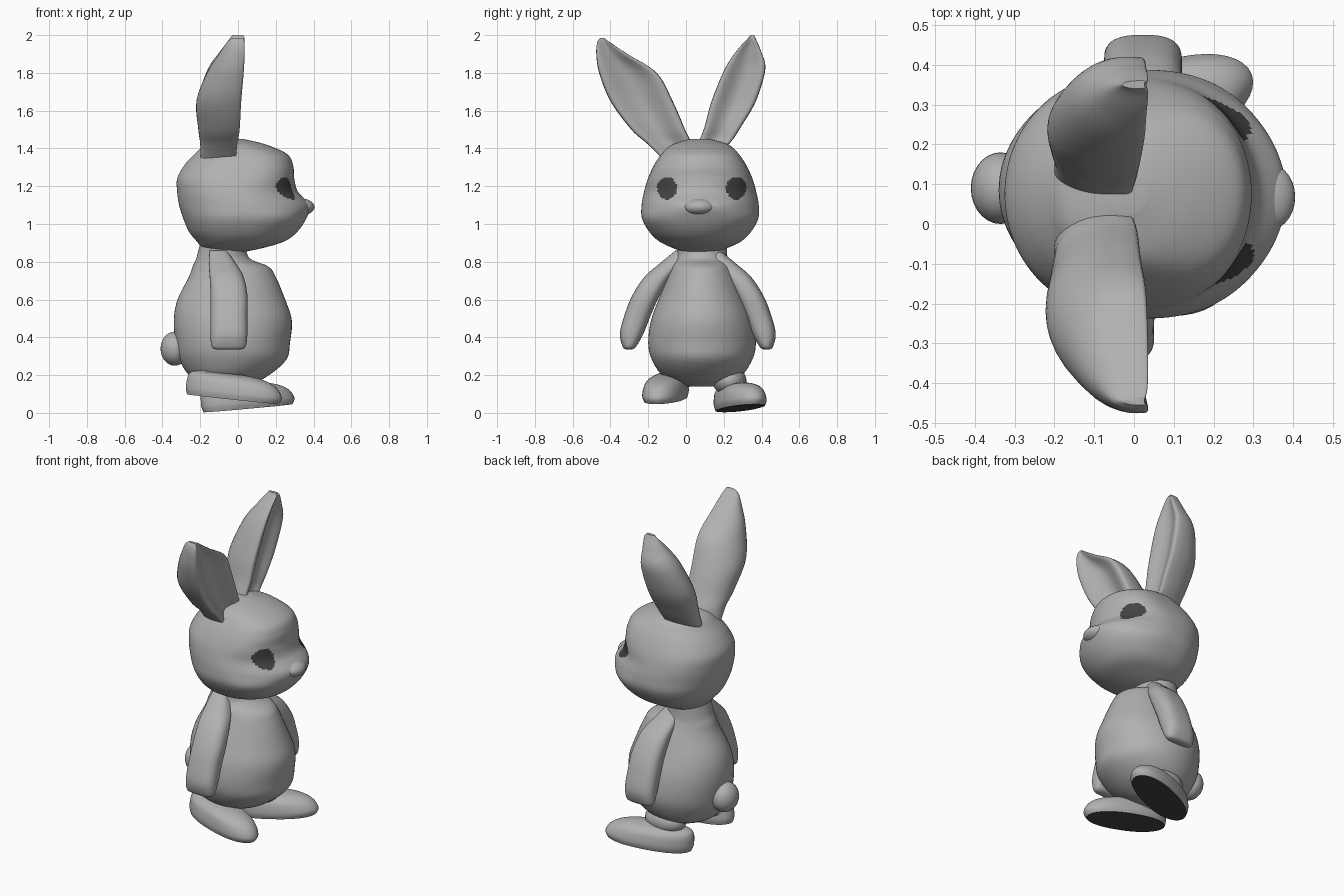
import bpy, bmesh, math
from math import radians, sin, cos, pi


def material(name, rgb):
    m = bpy.data.materials.new(name)
    m.diffuse_color = (*rgb, 1)
    return m


FUR = material("grey fur", (0.44, 0.44, 0.43))
DARK = material("dark grey", (0.055, 0.055, 0.055))


def spline(rows, steps):
    """Smooth the profile rows with a Catmull-Rom spline."""
    out = []
    n = len(rows)
    for i in range(n - 1):
        p = [rows[max(0, min(n - 1, i + k))] for k in (-1, 0, 1, 2)]
        for s in range(steps):
            t = s / steps
            out.append([0.5 * (2 * b + (c - a) * t + (2 * a - 5 * b + 4 * c - d) * t * t
                               + (3 * b - a - 3 * c + d) * t ** 3)
                        for a, b, c, d in zip(*p)])
    out.append(list(rows[-1]))
    return out


def power(v, e):
    return math.copysign(abs(v) ** e, v)


def finish(obj):
    obj.data.materials.append(FUR)
    obj.data.materials.append(DARK)
    bpy.ops.object.select_all(action='DESELECT')
    obj.select_set(True)
    bpy.context.view_layer.objects.active = obj
    bpy.ops.object.shade_smooth_by_angle(angle=radians(50))
    return obj


def loft(name, rows, seg=40, steps=5, mid=0.5, front=1.0, back=1.0, side=1.0, dish=0.0):
    """Stack of rounded sections; each row is z, x back, x front, y min, y max
    and, if given, its own exponent for the front curve."""
    bm = bmesh.new()
    rings = []
    for z, x0, x1, y0, y1, *own in spline(rows, steps):
        e = own[0] if own else front
        xc, yc, h = x0 + (x1 - x0) * mid, (y0 + y1) / 2, (y1 - y0) / 2
        ring = []
        for k in range(seg):
            c, s = cos(2 * pi * k / seg), sin(2 * pi * k / seg)
            if c > 0:
                x = xc + (x1 - xc) * power(c, e) - dish * h * c ** 4
            else:
                x = xc + (xc - x0) * power(c, back)
            ring.append(bm.verts.new((x, yc + h * power(s, side), z)))
        rings.append(ring)
    for a, b in zip(rings, rings[1:]):
        for k in range(seg):
            j = (k + 1) % seg
            bm.faces.new((a[k], a[j], b[j], b[k]))
    bm.faces.new(rings[0][::-1])
    bm.faces.new(rings[-1])
    bmesh.ops.recalc_face_normals(bm, faces=bm.faces)
    me = bpy.data.meshes.new(name)
    bm.to_mesh(me)
    bm.free()
    obj = bpy.data.objects.new(name, me)
    bpy.context.collection.objects.link(obj)
    return finish(obj)


def blob(name, loc, radii):
    bpy.ops.mesh.primitive_uv_sphere_add(segments=28, ring_count=16, radius=1, location=loc)
    obj = bpy.context.object
    obj.name = name
    obj.scale = radii
    return finish(obj)


def centred(yc, rows):
    return [(z, x0, x1, yc - h, yc + h, *own) for z, x0, x1, h, *own in rows]


# Head, with the eyes coloured by position
head = loft("head", centred(0.075, [
    (0.85, -0.14, 0.02, 0.08, 1), (0.875, -0.19, 0.14, 0.15, 1), (0.91, -0.22, 0.25, 0.22, 0.9),
    (0.96, -0.26, 0.315, 0.27, 0.85), (1.03, -0.29, 0.362, 0.308, 0.85),
    (1.10, -0.312, 0.38, 0.31, 1.1), (1.17, -0.322, 0.318, 0.297, 0.95),
    (1.24, -0.322, 0.298, 0.277, 0.7), (1.31, -0.285, 0.292, 0.245, 0.65),
    (1.37, -0.23, 0.26, 0.205, 0.7), (1.42, -0.17, 0.15, 0.15, 0.9),
    (1.45, -0.06, 0.03, 0.05, 1)]), seg=144, steps=10, back=0.8)
for p in head.data.polygons:
    x, y, z = p.center
    if x > 0.1 and ((abs(y - 0.083) - 0.183) / 0.053) ** 2 + ((z - 1.19) / 0.06) ** 2 < 1:
        p.material_index = 1
blob("nose", (0.335, 0.068, 1.09), (0.07, 0.085, 0.045))

# Body and tail
loft("body", centred(0.085, [
    (0.14, -0.15, 0.04, 0.07), (0.19, -0.25, 0.15, 0.20), (0.28, -0.31, 0.255, 0.265),
    (0.37, -0.33, 0.275, 0.285), (0.49, -0.34, 0.285, 0.27), (0.60, -0.32, 0.25, 0.23),
    (0.72, -0.26, 0.20, 0.18), (0.775, -0.24, 0.16, 0.155), (0.82, -0.22, 0.06, 0.135),
    (0.90, -0.20, 0.04, 0.13)]), seg=56)
blob("tail", (-0.335, 0.09, 0.34), (0.075, 0.09, 0.09))

# Arms: the second is the first mirrored and moved forward a little
arm = [(0.335, -0.11, 0.01, -0.315, -0.29), (0.35, -0.14, 0.04, -0.335, -0.265),
       (0.42, -0.145, 0.05, -0.35, -0.225), (0.52, -0.145, 0.05, -0.325, -0.185),
       (0.62, -0.145, 0.05, -0.285, -0.14), (0.72, -0.15, 0.03, -0.22, -0.08),
       (0.79, -0.155, -0.01, -0.14, -0.02), (0.86, -0.15, -0.06, -0.055, 0.01)]
loft("arm_right", arm, front=0.7, back=0.7, side=0.8)
loft("arm_left", [(z, x0 + 0.07, x1 + 0.07, 0.125 - y1, 0.125 - y0)
                  for z, x0, x1, y0, y1 in arm], front=0.7, back=0.7, side=0.8)

# Ears with hollow fronts
ear_shape = dict(mid=0.72, front=0.3, back=0.95, dish=0.4, steps=6)
loft("ear_right", [
    (1.33, -0.20, 0.0, -0.11, 0.03), (1.42, -0.20, 0.01, -0.20, 0.03),
    (1.50, -0.21, 0.025, -0.29, -0.005), (1.65, -0.22, 0.035, -0.40, -0.07),
    (1.80, -0.165, 0.045, -0.46, -0.155), (1.90, -0.10, 0.045, -0.475, -0.31),
    (1.96, -0.06, 0.04, -0.47, -0.40), (1.985, -0.03, 0.03, -0.455, -0.435)], **ear_shape)
loft("ear_left", [
    (1.38, -0.20, 0.01, 0.06, 0.19), (1.45, -0.20, 0.01, 0.075, 0.25),
    (1.52, -0.21, 0.02, 0.10, 0.295), (1.65, -0.215, 0.03, 0.135, 0.37),
    (1.82, -0.16, 0.04, 0.205, 0.42), (1.92, -0.09, 0.04, 0.27, 0.395),
    (1.98, -0.045, 0.04, 0.325, 0.37), (2.0, -0.03, 0.03, 0.34, 0.36)], **ear_shape)

# Feet with dark soles, and short legs above them
foot = centred(0, [(0.0, -0.25, 0.245, 0.102), (0.03, -0.26, 0.26, 0.11),
                   (0.07, -0.26, 0.24, 0.106), (0.10, -0.255, 0.20, 0.095),
                   (0.122, -0.24, 0.13, 0.07), (0.132, -0.20, 0.05, 0.035)])
for side, loc, pitch, yaw in (("right", (-0.025, -0.108, 0.072), 6, -12),
                              ("left", (0.055, 0.288, 0.025), -5, 20)):
    f = loft("foot_" + side, foot, front=0.85, back=0.85)
    for p in f.data.polygons:
        if p.normal.z < -0.95:
            p.material_index = 1
    f.location = loc
    f.rotation_euler = (0, radians(pitch), radians(yaw))
blob("leg_right", (-0.12, -0.05, 0.18), (0.13, 0.085, 0.07))
blob("leg_left", (-0.02, 0.23, 0.17), (0.13, 0.09, 0.08))
